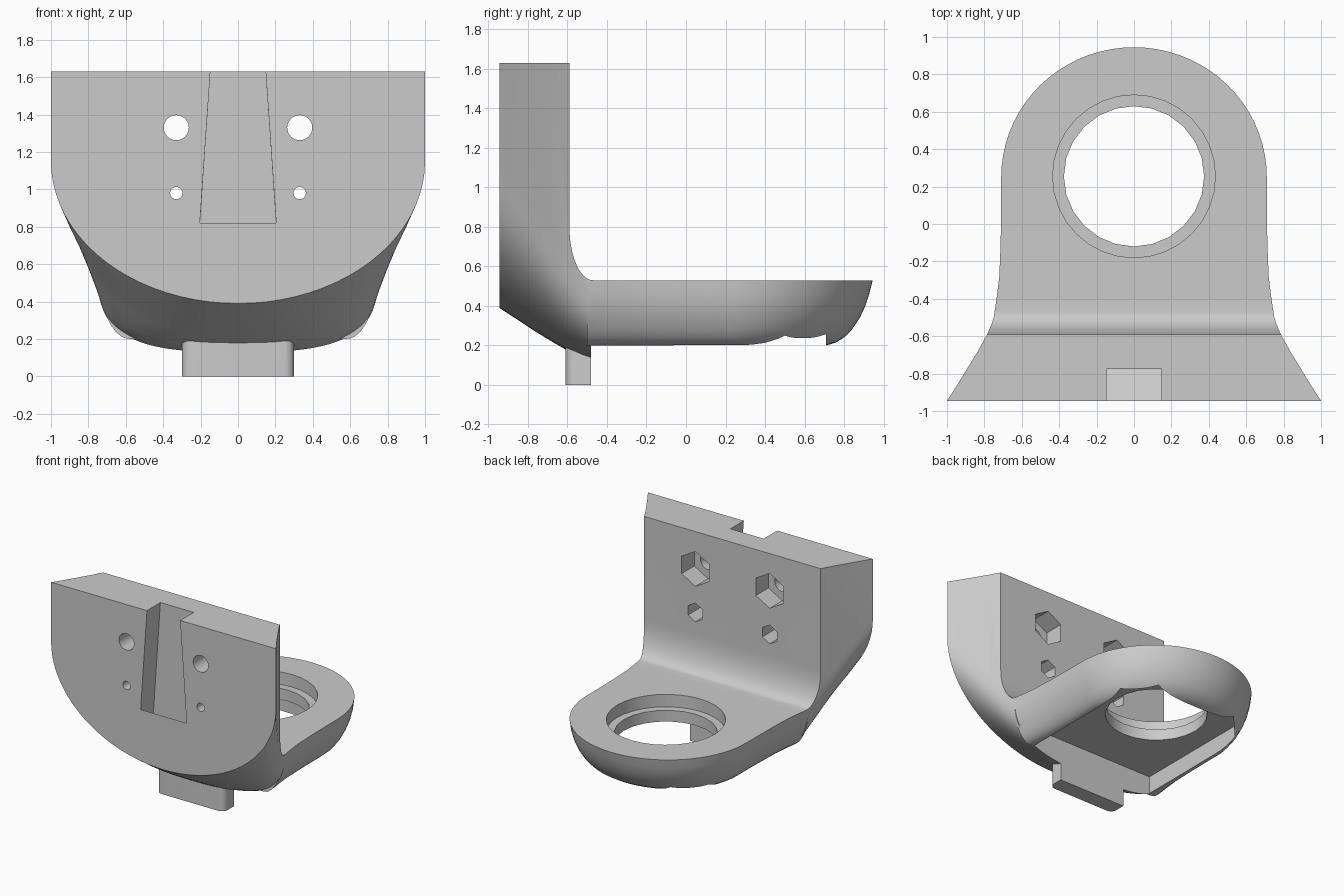
import bpy, bmesh
from math import sin, cos, pi

old = bpy.data.objects.get("Cube")
if old:
    bpy.data.objects.remove(old, do_unlink=True)

grey = bpy.data.materials.new("plain grey")
grey.use_nodes = True
grey.diffuse_color = (0.6, 0.6, 0.6, 1)
grey.node_tree.nodes["Principled BSDF"].inputs["Base Color"].default_value = (0.6, 0.6, 0.6, 1)


def loft(name, loops):
    """Skin a solid through a list of equal-length closed loops."""
    bm = bmesh.new()
    rings = [[bm.verts.new(p) for p in loop] for loop in loops]
    n = len(rings[0])
    for low, high in zip(rings, rings[1:]):
        for i in range(n):
            j = (i + 1) % n
            bm.faces.new((low[i], low[j], high[j], high[i]))
    bm.faces.new(rings[0])
    bm.faces.new(rings[-1])
    bmesh.ops.recalc_face_normals(bm, faces=bm.faces[:])
    mesh = bpy.data.meshes.new(name)
    bm.to_mesh(mesh)
    bm.free()
    mesh.materials.append(grey)
    obj = bpy.data.objects.new(name, mesh)
    bpy.context.collection.objects.link(obj)
    return obj


def combine(body, tool, operation):
    """Apply one boolean to the body and discard the tool."""
    tool.hide_render = True
    mod = body.modifiers.new("combine", "BOOLEAN")
    mod.operation, mod.object, mod.solver = operation, tool, "EXACT"
    bpy.context.view_layer.objects.active = body
    bpy.ops.object.modifier_apply(modifier=mod.name)
    bpy.data.objects.remove(tool, do_unlink=True)


def drill(x, z, radius, sides, y0, y1):
    """Prism along y with a corner pointing up."""
    ring = [(x + radius * sin(2 * pi * i / sides), z + radius * cos(2 * pi * i / sides))
            for i in range(sides)]
    return loft("drill", [[(u, y, v) for u, v in ring] for y in (y0, y1)])


def bore(radius, z0, z1, sides):
    """Prism along z at the ring centre."""
    ring = [(radius * cos(2 * pi * i / sides), 0.255 + radius * sin(2 * pi * i / sides))
            for i in range(sides)]
    return loft("bore", [[(u, v, z) for u, v in ring] for z in (z0, z1)])


def upright_section(y, half, centre, bottom, power):
    """Straight sides above, superelliptic belly below."""
    steps = 40
    pts = [(half, y, 1.63)]
    for i in range(steps + 1):
        t = pi * i / steps
        c, s = cos(t), max(sin(t), 0)
        x = half * abs(c) ** (2 / power) * (1 if c > 0 else -1)
        pts.append((x, y, centre - (centre - bottom) * s ** (2 / power)))
    return pts + [(-half, y, 1.63)]


# Upright plate with its tapering belly
upright = [(-0.945, 1.0, 1.15, 0.39, 2.0), (-0.86, 0.945, 1.03, 0.335, 2.1),
           (-0.77, 0.89, 0.92, 0.275, 2.2), (-0.68, 0.835, 0.80, 0.22, 2.4),
           (-0.59, 0.785, 0.68, 0.168, 2.7), (-0.53, 0.76, 0.60, 0.145, 2.9),
           (-0.48, 0.745, 0.54, 0.13, 3.0)]
bracket = loft("bracket", [upright_section(*s) for s in upright])

# Rounded horizontal shelf, tucked in towards its underside
side = [(0.75, -0.5), (0.735, -0.4), (0.72, -0.28), (0.713, -0.1), (0.71, 0.1)]
arc = [(0.71 * cos(pi * i / 36), 0.25 + 0.695 * sin(pi * i / 36)) for i in range(37)]
outline = side + arc + [(-x, y) for x, y in reversed(side)]
rounding = [(0.6, 0, 0), (0.53, 0, 0), (0.46, 0.004, 0.017), (0.4, 0.015, 0.037),
            (0.34, 0.035, 0.065), (0.28, 0.063, 0.105), (0.24, 0.09, 0.145),
            (0.215, 0.118, 0.185), (0.204, 0.14, 0.22), (0.2, 0.17, 0.26)]
shelf = loft("shelf", [[(x * (1 - dx / 0.71), y - max(y, 0) * dy / 0.945, z)
                        for x, y in outline] for z, dx, dy in rounding])
combine(bracket, shelf, "UNION")

# Foot tab with rounded front corners
r = 0.05
front = [(0.3 - r + r * cos(a), -0.56 - r * sin(a)) for a in (pi * i / 12 for i in range(7))]
plan = [(0.3, -0.46)] + front + [(-x, y) for x, y in reversed(front)] + [(-0.3, -0.46)]
combine(bracket, loft("foot_tab", [[(x, y, z) for x, y in plan] for z in (0, 0.25)]), "UNION")

# Inside corner with its fillet
fillet = [(-0.47 - 0.12 * cos(a), 0.8 - 0.27 * sin(a)) for a in (pi * i / 24 for i in range(13))]
corner = [(-0.59, 2)] + fillet + [(1.2, 0.53), (1.2, 2)]
combine(bracket, loft("corner", [[(x, y, z) for y, z in corner] for x in (-1.3, 1.3)]), "DIFFERENCE")

# Pocket under the shelf
half_pocket = [(0.55, -0.48), (0.55, 0.5), (0.36, 0.71)]
pocket = half_pocket + [(-x, y) for x, y in reversed(half_pocket)]
combine(bracket, loft("pocket", [[(x, y, z) for x, y in pocket] for z in (-0.2, 0.34)]), "DIFFERENCE")

# Stepped ring opening
combine(bracket, bore(0.375, 0.1, 0.8, 24), "DIFFERENCE")
combine(bracket, bore(0.435, 0.43, 0.8, 32), "DIFFERENCE")

# Tapered slot in the front face, undercut at its lower end
slot = [[(-w, y, low), (w, y, low), (t, y, 1.7), (-t, y, 1.7)]
        for y, low, w, t in ((-1.0, 0.865, 0.2, 0.143), (-0.945, 0.82, 0.204, 0.143),
                             (-0.775, 0.69, 0.212, 0.143))]
combine(bracket, loft("slot", slot), "DIFFERENCE")

# Screw holes with hexagonal nut recesses behind
for x in (-0.33, 0.33):
    for z, radius, nut in ((1.33, 0.067, 0.14), (0.98, 0.033, 0.075)):
        combine(bracket, drill(x, z, radius, 24, -1.1, -0.4), "DIFFERENCE")
        combine(bracket, drill(x, z, nut, 6, -0.75, -0.4), "DIFFERENCE")

bpy.ops.object.select_all(action="DESELECT")
bracket.select_set(True)
bpy.context.view_layer.objects.active = bracket
bpy.ops.object.shade_smooth_by_angle(angle=0.5)
